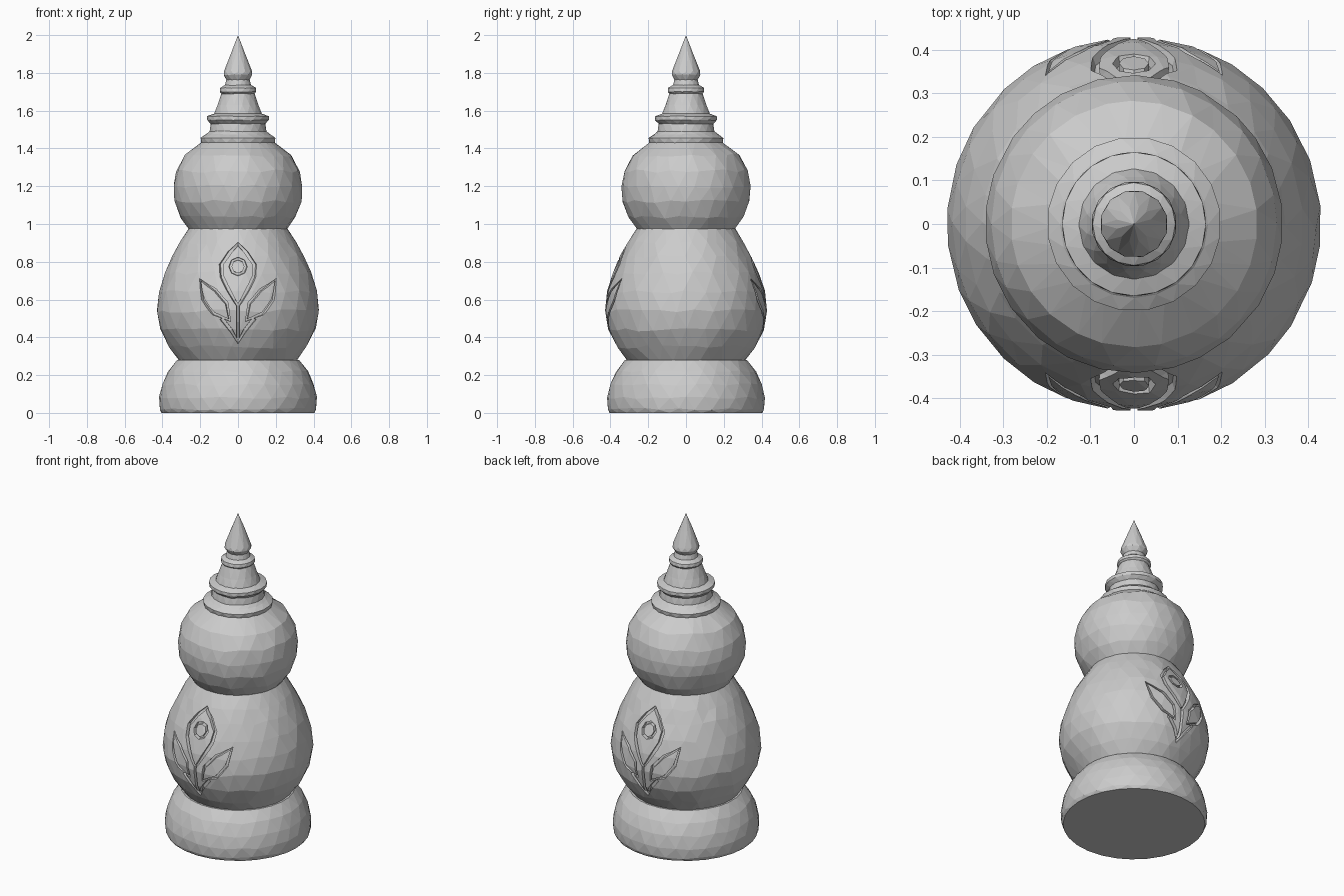
import bpy, bmesh, math, random
from mathutils import Vector

random.seed(4)
cube = bpy.data.objects.get("Cube")
if cube:
    bpy.data.objects.remove(cube)

stone = bpy.data.materials.new("grey stone")
stone.use_nodes = True
GREY = (0.6, 0.6, 0.6, 1)
stone.diffuse_color = GREY
stone.node_tree.nodes["Principled BSDF"].inputs["Base Color"].default_value = GREY


def add_object(name, bm):
    bmesh.ops.recalc_face_normals(bm, faces=bm.faces)
    mesh = bpy.data.meshes.new(name)
    bm.to_mesh(mesh)
    bm.free()
    mesh.materials.append(stone)
    obj = bpy.data.objects.new(name, mesh)
    bpy.context.collection.objects.link(obj)
    return obj


def lathe(name, profile, sides, jitter=0.15, tip=None):
    """Turned solid with staggered, slightly uneven facets."""
    bm = bmesh.new()
    step = math.tau / sides
    rings = []
    for k, (r, z) in enumerate(profile):
        ring = []
        for i in range(sides):
            a = (i + 0.5 * (k % 2) + random.uniform(-jitter, jitter)) * step
            lift = random.uniform(-jitter, jitter) * 0.06 if 0 < k < len(profile) - 1 else 0
            ring.append(bm.verts.new((r * math.cos(a), r * math.sin(a), z + lift)))
        rings.append(ring)
    for k in range(len(rings) - 1):
        low, high = rings[k], rings[k + 1]
        for i in range(sides):
            j = (i + 1) % sides
            if k % 2:
                bm.faces.new((low[i], high[j], high[i]))
                bm.faces.new((low[i], low[j], high[j]))
            else:
                bm.faces.new((low[i], low[j], high[i]))
                bm.faces.new((low[j], high[j], high[i]))
    bm.faces.new(rings[0])
    if tip is None:
        bm.faces.new(rings[-1])
    else:
        top = bm.verts.new((0, 0, tip))
        for i in range(sides):
            bm.faces.new((rings[-1][i], rings[-1][(i + 1) % sides], top))
    return add_object(name, bm)


# Turned parts, bottom to top
lathe("base", [(0.405, 0), (0.415, 0.02), (0.418, 0.08), (0.403, 0.15),
               (0.372, 0.22), (0.325, 0.28)], 28, 0.1)
BODY = [(0.31, 0.275), (0.365, 0.35), (0.412, 0.44), (0.43, 0.54),
        (0.418, 0.64), (0.388, 0.74), (0.348, 0.83), (0.31, 0.9), (0.262, 0.975)]
body = lathe("body", BODY, 28)
lathe("head", [(0.255, 0.965), (0.305, 1.035), (0.337, 1.12), (0.342, 1.2),
               (0.328, 1.28), (0.283, 1.365), (0.19, 1.435)], 26)
lathe("hat_lower_tier", [(0.195, 1.43), (0.2, 1.455), (0.17, 1.475), (0.152, 1.49),
                         (0.145, 1.53), (0.165, 1.55), (0.165, 1.57), (0.125, 1.585)], 20, 0.03)
lathe("hat_upper_tier", [(0.13, 1.575), (0.11, 1.63), (0.088, 1.69), (0.098, 1.7),
                         (0.095, 1.72), (0.07, 1.735), (0.06, 1.77)], 16, 0.03)
lathe("spike", [(0.06, 1.76), (0.078, 1.79), (0.074, 1.81), (0.04, 1.9)], 12, 0.03, tip=2.0)


# Carved flower, front and back
def on_body(x, z):
    for (r0, z0), (r1, z1) in zip(BODY, BODY[1:]):
        if z0 <= z <= z1:
            r = r0 + (r1 - r0) * (z - z0) / (z1 - z0)
            return Vector((x, -math.sqrt(r * r - x * x), z))


def groove(path, closed, turn, width=0.013, depth=0.02):
    pts = [on_body(x, z) for x, z in path]
    n = len(pts)
    bm = bmesh.new()
    sections = []
    for i, p in enumerate(pts):
        before = pts[i - 1] if closed or i else p
        after = pts[(i + 1) % n] if closed or i < n - 1 else p
        out = Vector((p.x, p.y, 0)).normalized()
        side = (after - before).cross(out).normalized()
        corners = (p + side * width + out * 0.03, p - side * width + out * 0.03,
                   p - side * width * 0.6 - out * depth, p + side * width * 0.6 - out * depth)
        sections.append([bm.verts.new((c.x * turn, c.y * turn, c.z)) for c in corners])
    for i in range(n if closed else n - 1):
        a, b = sections[i], sections[(i + 1) % n]
        for k in range(4):
            m = (k + 1) % 4
            bm.faces.new((a[k], a[m], b[m], b[k]))
    if not closed:
        bm.faces.new(sections[0])
        bm.faces.new(sections[-1][::-1])
    bmesh.ops.triangulate(bm, faces=bm.faces)
    cutter = add_object("groove_cutter", bm)
    cutter.hide_render = True
    mod = body.modifiers.new("groove", "BOOLEAN")
    mod.operation, mod.solver, mod.object = "DIFFERENCE", "EXACT", cutter
    bpy.context.view_layer.objects.active = body
    bpy.ops.object.modifier_apply(modifier=mod.name)
    bpy.data.objects.remove(cutter)


half = [(0, 0.895), (0.045, 0.85), (0.09, 0.785), (0.085, 0.72), (0.05, 0.65), (0, 0.565)]
petal = half + [(-x, z) for x, z in half[-2:0:-1]]
eye = [(0.042 * math.sin(i * math.tau / 8), 0.775 + 0.042 * math.cos(i * math.tau / 8))
       for i in range(8)]
leaf = [(0.2, 0.705), (0.185, 0.6), (0.13, 0.525), (0.045, 0.49), (0.06, 0.58), (0.12, 0.65)]
for turn in (1, -1):
    groove(petal, True, turn)
    groove(eye, True, turn, 0.01)
    for s in (1, -1):
        groove([(s * x, z) for x, z in leaf], True, turn, 0.011)
    groove([(-0.09, 0.5), (-0.04, 0.44), (0, 0.375), (0.04, 0.44), (0.09, 0.5)], False, turn)
    groove([(0, 0.58), (0, 0.48), (0, 0.38)], False, turn, 0.01)
